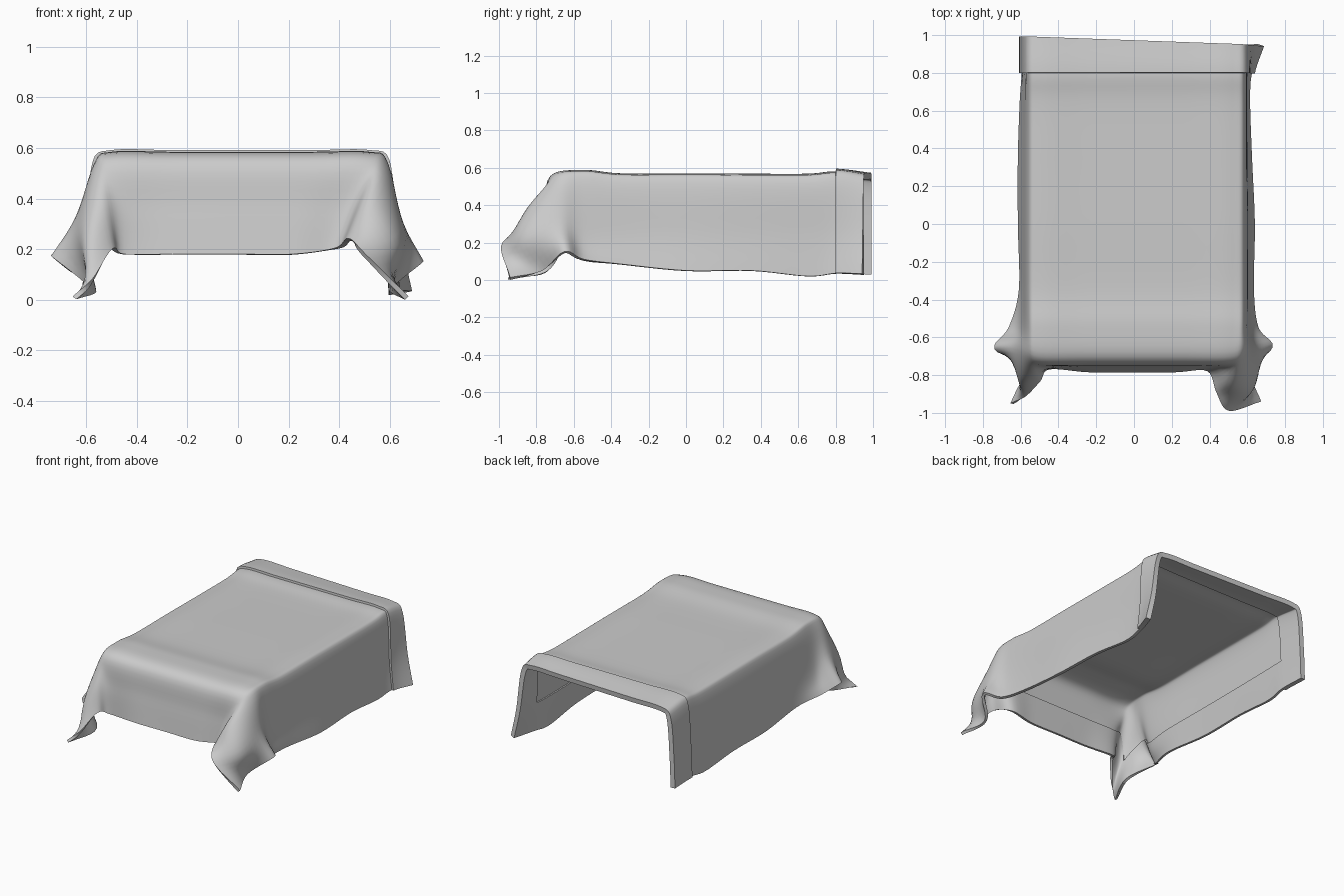
import bpy, bmesh
from mathutils import Vector as V

if "Cube" in bpy.data.objects:
    bpy.data.objects.remove(bpy.data.objects["Cube"])

SUB = 6  # spline steps between control points


def spline(pts):
    """Smooth curve through every control point."""
    p = [2 * pts[0] - pts[1]] + pts + [2 * pts[-1] - pts[-2]]
    out = []
    for i in range(1, len(p) - 2):
        a, b, c, d = p[i - 1:i + 3]
        for s in range(SUB):
            t = s / SUB
            out.append(0.5 * (2 * b + (c - a) * t + (2 * a - 5 * b + 4 * c - d) * t * t
                              + (3 * b - a - 3 * c + d) * t ** 3))
    return out + [pts[-1].copy()]


# Rows across the bed: y, top height, hem height, left hem x, right hem x
ROWS = [
    (0.97, 0.55, 0.03, -0.59, 0.67),
    (0.80, 0.572, 0.035, -0.59, 0.62),
    (0.65, 0.56, 0.02, -0.60, 0.61),
    (0.35, 0.56, 0.05, -0.61, 0.62),
    (0.00, 0.562, 0.05, -0.61, 0.635),
    (-0.35, 0.562, 0.085, -0.605, 0.63),
    (-0.55, 0.58, 0.11, -0.66, 0.655),
]
grid = []
for y, top, hem, xl, xr in ROWS:
    skew = 0.022 if y > 0.9 else 0
    left = [(xl, y + skew, hem), (xl * 0.3 - 0.405, y + skew, 0.24), (-0.56, y + skew, top - 0.05)]
    mid = [(x, y - skew * x / 0.6, top) for x in (-0.5, -0.27, 0.02, 0.3, 0.52)]
    right = [(0.585, y - skew, top - 0.045), (xr * 0.5 + 0.29, y - skew, 0.235), (xr, y - skew, hem)]
    grid.append(left + mid + right)

# Front edge, front panel and the hanging folds at the two corners
grid.append([(-0.735, -0.66, 0.17), (-0.64, -0.66, 0.32), (-0.565, -0.69, 0.52)]
            + [(x, -0.72, 0.55) for x in (-0.49, -0.26, 0.01, 0.28, 0.5)]
            + [(0.585, -0.69, 0.52), (0.65, -0.68, 0.30), (0.73, -0.65, 0.15)])
grid.append([(-0.575, -0.75, 0.04), (-0.61, -0.82, 0.22), (-0.54, -0.79, 0.38)]
            + [(x, -0.755, 0.365) for x in (-0.45, -0.24, 0.0, 0.24, 0.44)]
            + [(0.52, -0.84, 0.39), (0.63, -0.87, 0.22), (0.61, -0.77, 0.05)])
grid.append([(-0.65, -0.95, 0.01), (-0.575, -0.91, 0.08), (-0.50, -0.83, 0.20)]
            + [(-0.45, -0.765, 0.18), (-0.24, -0.78, 0.18), (0.0, -0.78, 0.18),
               (0.22, -0.78, 0.18), (0.39, -0.775, 0.205)]
            + [(0.44, -0.89, 0.24), (0.50, -0.985, 0.18), (0.67, -0.94, 0.01)])

rows = [spline([V(p) for p in r]) for r in grid]
cols = [spline(list(c)) for c in zip(*rows)]
NI, NJ = len(cols[0]) - 1, len(cols) - 1


def sheet(name, keep, thickness, offset):
    """Cloth layer made from the chosen cells of the draped surface."""
    bm = bmesh.new()
    v = [[bm.verts.new(cols[j][i]) for j in range(NJ + 1)] for i in range(NI + 1)]
    for i in range(NI):
        for j in range(NJ):
            if keep(i, j):
                bm.faces.new((v[i][j], v[i + 1][j], v[i + 1][j + 1], v[i][j + 1]))
    bmesh.ops.delete(bm, geom=[w for w in bm.verts if not w.link_faces], context='VERTS')
    me = bpy.data.meshes.new(name)
    bm.to_mesh(me)
    bm.free()
    ob = bpy.data.objects.new(name, me)
    bpy.context.collection.objects.link(ob)
    mod = ob.modifiers.new("thickness", 'SOLIDIFY')
    mod.thickness, mod.offset = thickness, offset
    bpy.context.view_layer.objects.active = ob
    ob.select_set(True)
    bpy.ops.object.modifier_apply(modifier=mod.name)
    bpy.ops.object.shade_smooth_by_angle(angle=0.9)
    ob.select_set(False)


# Main cover, turned-back band at the head, and hem folded under around the rim
sheet("blanket", lambda i, j: True, 0.01, 0)
sheet("turned_back_band", lambda i, j: i < SUB, 0.02, 1)
sheet("inner_hem", lambda i, j: i < SUB or i >= NI - SUB or j < SUB or j >= NJ - SUB, 0.014, -1)
